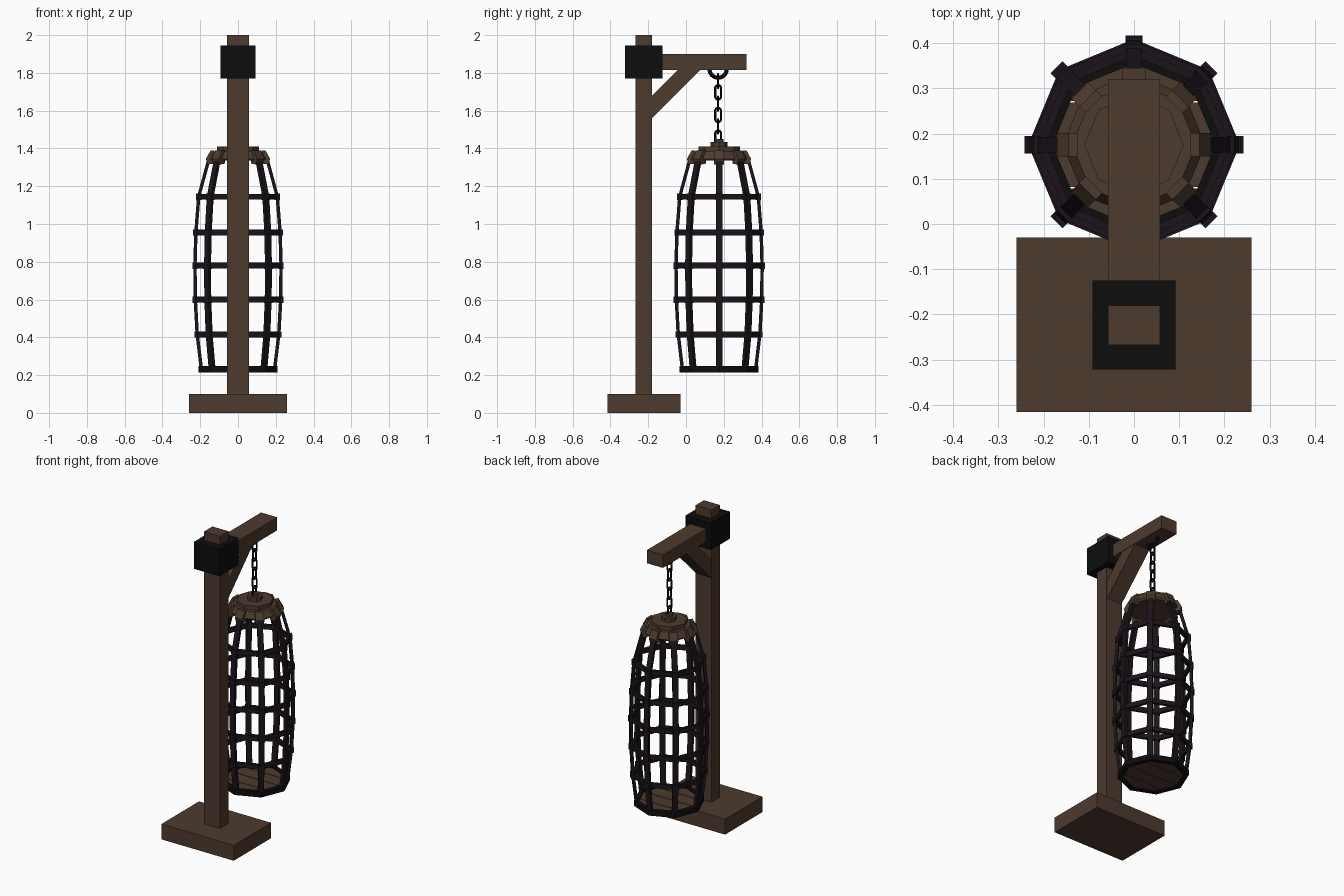
import bpy, bmesh
from math import pi, cos, sin, atan2
from mathutils import Vector, Matrix

if "Cube" in bpy.data.objects:
    bpy.data.objects.remove(bpy.data.objects["Cube"])

CY = 0.175          # cage axis
SIDES = 8


def material(name, rgb):
    m = bpy.data.materials.new(name)
    m.diffuse_color = (*rgb, 1)
    m.use_nodes = True
    m.node_tree.nodes["Principled BSDF"].inputs["Base Color"].default_value = m.diffuse_color
    return m


WOOD = material("wood", (0.075, 0.043, 0.028))
IRON = material("iron", (0.004, 0.004, 0.004))
DARK = material("dark_iron", (0.011, 0.007, 0.011))


def finish(bm, name, mat):
    bmesh.ops.recalc_face_normals(bm, faces=bm.faces)
    me = bpy.data.meshes.new(name)
    bm.to_mesh(me)
    bm.free()
    me.materials.append(mat)
    ob = bpy.data.objects.new(name, me)
    bpy.context.collection.objects.link(ob)
    return ob


def add_box(bm, lo, hi, matrix=Matrix()):
    lo, hi = Vector(lo), Vector(hi)
    m = matrix @ Matrix.Translation((lo + hi) / 2) @ Matrix.Diagonal((*(hi - lo), 1))
    return bmesh.ops.create_cube(bm, size=1, matrix=m)


def box(name, lo, hi, mat):
    bm = bmesh.new()
    add_box(bm, lo, hi)
    return finish(bm, name, mat)


def loft(bm, loops, closed=False):
    """Skin a row of equal point loops, capping the ends unless closed."""
    rows = [[bm.verts.new(p) for p in loop] for loop in loops]
    n = len(rows[0])
    for i in range(len(rows) if closed else len(rows) - 1):
        a, b = rows[i], rows[(i + 1) % len(rows)]
        for j in range(n):
            bm.faces.new((a[j], a[(j + 1) % n], b[(j + 1) % n], b[j]))
    if not closed:
        bm.faces.new(rows[0])
        bm.faces.new(rows[-1])


def turned(bm, profile, closed=False):
    """Octagonal lathe of an (r, z) profile about the cage axis."""
    loft(bm, [[(r * cos(2 * pi * k / SIDES), CY + r * sin(2 * pi * k / SIDES), z)
               for k in range(SIDES)] for r, z in profile], closed)


def ring(bm, r0, r1, z0, z1):
    turned(bm, [(r0, z0), (r1, z0), (r1, z1), (r0, z1)], True)


def tube(bm, path, side, radius, closed, n=6):
    """Round bar along a planar path whose plane normal is side."""
    loops, m = [], len(path)
    for i, p in enumerate(path):
        a = path[i - 1] if closed or i else p
        b = path[(i + 1) % m] if closed or i < m - 1 else p
        out = (b - a).normalized().cross(side)
        loops.append([p + radius * (cos(2 * pi * k / n) * out + sin(2 * pi * k / n) * side)
                      for k in range(n)])
    loft(bm, loops, closed)


def spokes():
    for k in range(SIDES):
        yield Matrix.Translation((0, CY, 0)) @ Matrix.Rotation(2 * pi * k / SIDES, 4, 'Z')


# Gallows: base, post, beam, collar
box("base", (-0.26, -0.415, 0), (0.26, -0.03, 0.1), WOOD)
box("post", (-0.058, -0.267, 0.1), (0.058, -0.18, 2.0), WOOD)
box("beam", (-0.058, -0.2, 1.815), (0.058, 0.32, 1.9), WOOD)
box("collar", (-0.092, -0.322, 1.77), (0.092, -0.125, 1.945), IRON)

# Diagonal brace
bm = bmesh.new()
side = [(-0.185, 1.555), (-0.185, 1.675), (-0.04, 1.82), (0.08, 1.82)]
loft(bm, [[(x, y, z) for y, z in side] for x in (-0.055, 0.055)])
finish(bm, "brace", WOOD)

# Staple under the beam
bm = bmesh.new()
X, Y = Vector((1, 0, 0)), Vector((0, 1, 0))
tube(bm, [Vector((0, CY - 0.005 + 0.046 * cos(a), 1.82 + 0.046 * sin(a)))
          for a in [pi + pi * i / 8 for i in range(9)]], X, 0.011, False)
finish(bm, "staple", IRON)

# Chain of alternating links
bm = bmesh.new()
for i in range(6):
    zc = 1.757 - 0.06 * i
    across, normal = (X, Y) if i % 2 == 0 else (Y, X)
    path = []
    for k in range(12):
        a = 2 * pi * (k + 0.5) / 12
        lift = 0.02 if sin(a) > 0 else -0.02
        path.append(Vector((0, CY - 0.005, zc + lift + 0.018 * sin(a))) + across * 0.016 * cos(a))
    tube(bm, path, normal, 0.006, True)
finish(bm, "chain", IRON)

# Wooden cap: stepped octagon, knob and sloping shoes over the ribs
bm = bmesh.new()
turned(bm, [(0.15, 1.335), (0.158, 1.345), (0.137, 1.385), (0.11, 1.385), (0.11, 1.41),
            (0.045, 1.41), (0.045, 1.435), (0.024, 1.435), (0.024, 1.45)])
for m in spokes():
    foot = [(0.125, 1.32), (0.16, 1.315), (0.17, 1.345), (0.145, 1.39), (0.125, 1.39)]
    loft(bm, [[m @ Vector((r, t, z)) for r, z in foot] for t in (-0.026, 0.026)])
finish(bm, "cap", WOOD)

# Bowed ribs
curve = [(0.193, 0.225), (0.216, 0.415), (0.226, 0.6), (0.228, 0.78),
         (0.223, 0.955), (0.208, 1.145), (0.155, 1.34)]
bm = bmesh.new()
for m in spokes():
    loft(bm, [[m @ Vector(p) for p in ((r - 0.009, -0.017, z), (r + 0.009, -0.017, z),
                                       (r + 0.009, 0.017, z), (r - 0.009, 0.017, z))]
              for r, z in curve])
finish(bm, "ribs", DARK)

# Hoops with a clip at each rib
bm = bmesh.new()
for r, z in curve[1:-1]:
    ring(bm, r - 0.012, r + 0.006, z - 0.015, z + 0.015)
    for m in spokes():
        add_box(bm, (r - 0.014, -0.019, z - 0.017), (r + 0.014, 0.019, z + 0.017), m)
finish(bm, "hoops", DARK)

# Bottom rim
bm = bmesh.new()
ring(bm, 0.18, 0.21, 0.213, 0.247)
finish(bm, "bottom_rim", IRON)

# Floor planks trimmed to the octagon
bm = bmesh.new()
for i in range(4):
    y0 = CY - 0.19 + 0.095 * i
    part = bmesh.new()
    turned(part, [(0.188, 0.22), (0.188, 0.24)])
    for y, s in ((y0 + 0.002, -1), (y0 + 0.093, 1)):
        cut = bmesh.ops.bisect_plane(part, geom=part.verts[:] + part.edges[:] + part.faces[:],
                                     plane_co=(0, y, 0), plane_no=(0, s, 0), clear_outer=True)
        edges = [e for e in cut["geom_cut"] if isinstance(e, bmesh.types.BMEdge)]
        if edges:
            bmesh.ops.contextual_create(part, geom=edges)
    me = bpy.data.meshes.new("plank_part")
    part.to_mesh(me)
    part.free()
    bm.from_mesh(me)
    bpy.data.meshes.remove(me)
finish(bm, "floor_planks", WOOD)
